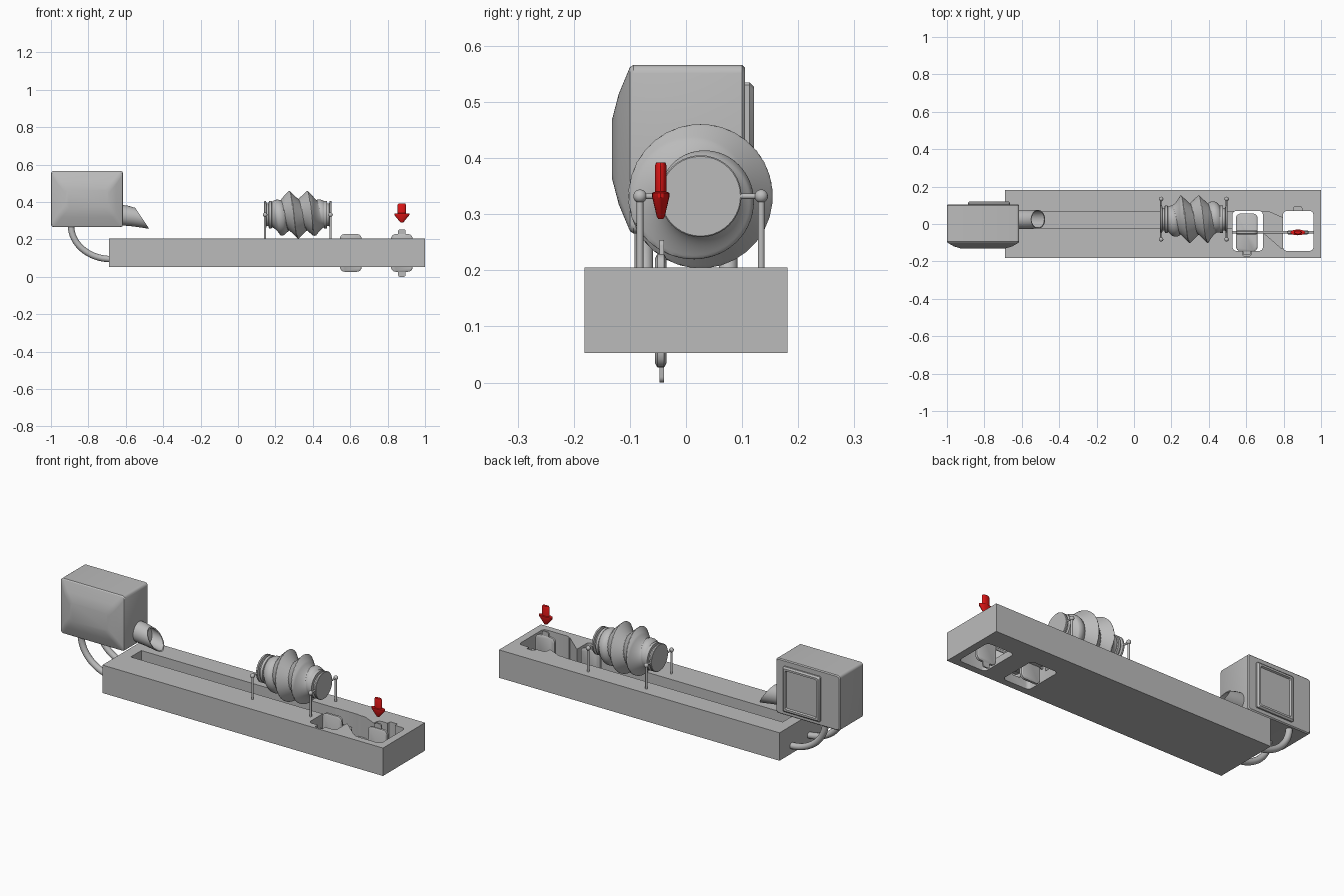
import bpy, bmesh, math
from mathutils import Vector

if "Cube" in bpy.data.objects:
    bpy.data.objects.remove(bpy.data.objects["Cube"])


def material(name, rgb):
    m = bpy.data.materials.new(name)
    m.diffuse_color = (*rgb, 1)
    m.use_nodes = True
    m.node_tree.nodes["Principled BSDF"].inputs["Base Color"].default_value = m.diffuse_color
    return m


GREY = material("grey", (0.5, 0.5, 0.5))
RED = material("red", (0.72, 0.008, 0.008))
TAU = 2 * math.pi


def loft(name, rings, mat=GREY):
    """Skin a list of equal-length closed rings and cap both ends."""
    bm = bmesh.new()
    vs = [[bm.verts.new(p) for p in r] for r in rings]
    n = len(vs[0])
    for a, b in zip(vs, vs[1:]):
        for i in range(n):
            bm.faces.new((a[i], a[(i + 1) % n], b[(i + 1) % n], b[i]))
    bm.faces.new(vs[0][::-1])
    bm.faces.new(vs[-1])
    bmesh.ops.recalc_face_normals(bm, faces=bm.faces)
    me = bpy.data.meshes.new(name)
    bm.to_mesh(me)
    bm.free()
    me.materials.append(mat)
    ob = bpy.data.objects.new(name, me)
    bpy.context.collection.objects.link(ob)
    return ob


def rrect(cx, cy, hx, hy, r, seg=4):
    """Rounded rectangle outline."""
    pts = []
    for k, (sx, sy) in enumerate(((1, 1), (-1, 1), (-1, -1), (1, -1))):
        for i in range(seg + 1):
            a = (k + i / seg) * math.pi / 2
            pts.append((cx + sx * (hx - r) + r * math.cos(a),
                        cy + sy * (hy - r) + r * math.sin(a)))
    return pts


def at(pts, axis, h):
    """Place a 2D outline at height h along an axis."""
    if axis == 'X':
        return [(h, a, b) for a, b in pts]
    if axis == 'Y':
        return [(a, h, b) for a, b in pts]
    return [(a, b, h) for a, b in pts]


def prism(name, pts, axis, h0, h1, mat=GREY):
    return loft(name, [at(pts, axis, h0), at(pts, axis, h1)], mat)


def circle(cx, cy, r, n=24, sy=1.0):
    return [(cx + r * math.cos(TAU * i / n), cy + sy * r * math.sin(TAU * i / n)) for i in range(n)]


def rod(name, a, b, r):
    a, b = Vector(a), Vector(b)
    d = b - a
    bpy.ops.mesh.primitive_cylinder_add(vertices=16, radius=r, depth=d.length, location=(a + b) / 2)
    ob = bpy.context.object
    ob.rotation_euler = d.to_track_quat('Z', 'Y').to_euler()
    ob.name = name
    ob.data.materials.append(GREY)
    return ob


# base block with channel, link groove and two through holes
base = prism("base", [(-0.69, -0.181), (1.0, -0.181), (1.0, 0.181), (-0.69, 0.181)], 'Z', 0.053, 0.205)
cutters = [
    prism("channel_cutter", [(-0.63, 0.150), (0.56, 0.100), (0.56, 0.3), (-0.63, 0.3)], 'Y', -0.023, 0.068),
    prism("link_cutter", [(0.67, 0.066), (0.72, 0.066), (0.79, 0.035), (0.83, 0.03),
                          (0.83, -0.132), (0.79, -0.132), (0.67, -0.028)], 'Z', 0.09, 0.31),
    prism("hole_cutter_1", rrect(0.608, -0.037, 0.081, 0.107, 0.02), 'Z', 0, 0.32),
    prism("hole_cutter_2", rrect(0.878, -0.037, 0.081, 0.107, 0.02), 'Z', 0, 0.33),
    prism("notch_cutter_1", rrect(0.603, -0.14, 0.022, 0.03, 0.006), 'Z', 0.1, 0.34),
    prism("notch_cutter_2", rrect(0.875, 0.065, 0.022, 0.026, 0.006), 'Z', 0.1, 0.35),
]
bpy.context.view_layer.objects.active = base
for c in cutters:
    m = base.modifiers.new("cut", 'BOOLEAN')
    m.operation = 'DIFFERENCE'
    m.solver = 'EXACT'
    m.object = c
    bpy.ops.object.modifier_apply(modifier=m.name)
for c in cutters:
    bpy.data.objects.remove(c)

# paddle wheels: flat rounded blades with thin finger tips on a shared axle
WY, WZ = -0.045, 0.128


def blade(name, axis, x, c, h):
    loft(name, [at(rrect(x, c, 0.052, 0.094, 0.02), axis, h - 0.01),
                at(rrect(x, c, 0.058, 0.101, 0.025), axis, h - 0.006),
                at(rrect(x, c, 0.058, 0.101, 0.025), axis, h + 0.006),
                at(rrect(x, c, 0.052, 0.094, 0.02), axis, h + 0.01)])


blade("wheel_1_upright_blade", 'Y', 0.603, WZ, WY)
blade("wheel_1_flat_blade", 'Z', 0.603, WY, WZ)
blade("wheel_2_upright_blade", 'Y', 0.876, WZ, WY)
prism("wheel_1_finger", rrect(0.603, WY - 0.08, 0.02, 0.042, 0.01), 'Z', WZ - 0.004, WZ + 0.004)
prism("wheel_2_finger", rrect(0.876, 0.127, 0.02, 0.127, 0.01), 'Y', WY - 0.002, WY + 0.006)
rod("wheel_axle", (0.5, WY, WZ), (0.97, WY, WZ), 0.007)

# red down arrow, flattened front to back
loft("arrow", [at(circle(0.876, WY, r, 20, s), 'Z', z) for z, r, s in
               ((0.392, 0.018, 0.45), (0.386, 0.022, 0.48), (0.34, 0.022, 0.48),
                (0.338, 0.04, 0.38), (0.33, 0.04, 0.38), (0.296, 0.012, 0.6), (0.291, 0.007, 0.6))], RED)

# tank with bulging front
TX, TZ = -0.807, 0.416
loft("tank", [at(rrect(TX, TZ, hx, hz, r), 'Y', y) for y, hx, hz, r in
              ((-0.132, 0.115, 0.052, 0.02), (-0.12, 0.155, 0.098, 0.02), (-0.1, 0.19, 0.146, 0.015),
               (-0.094, 0.193, 0.15, 0.015), (0.1, 0.193, 0.15, 0.015), (0.105, 0.188, 0.145, 0.015))])
# framed back hatch
loft("tank_hatch", [at(rrect(-0.775, 0.412, 0.112 - d, 0.123 - d, 0.005, 1), 'Y', y) for y, d in
                    ((0.1, 0), (0.113, 0), (0.121, 0.008), (0.121, 0.018), (0.112, 0.022))])


# spout: bent tube cut at a slant, hollow at the mouth
def oval(cx, cz, ux, uz, ry, n=24):
    return [(cx + ux * math.sin(TAU * i / n), 0.025 + ry * math.cos(TAU * i / n),
             cz + uz * math.sin(TAU * i / n)) for i in range(n)]


loft("spout", [oval(-0.63, 0.331, 0, 0.055, 0.051), oval(-0.575, 0.325, -0.012, 0.055, 0.051),
               oval(-0.5125, 0.313, -0.0375, 0.056, 0.05), oval(-0.5135, 0.3125, -0.034, 0.05, 0.045),
               oval(-0.57, 0.325, -0.014, 0.047, 0.045)])

# two return pipes from tank down into the base
for k, y in enumerate((-0.075, 0.075)):
    rings = []
    for i in range(17):
        a = i / 16 * math.pi / 2
        cx, cz = -0.68 - 0.213 * math.cos(a), 0.275 - 0.18 * math.sin(a)
        d = Vector((math.sin(a), 0, -math.cos(a)))
        nrm = Vector((d.z, 0, -d.x))
        rings.append([Vector((cx, y, cz)) + 0.017 * (nrm * math.cos(TAU * j / 14) +
                      Vector((0, 1, 0)) * math.sin(TAU * j / 14)) for j in range(14)])
    loft(f"return_pipe_{k + 1}", rings)

# screw drum: helical ridges fading towards both ends
CY, CZ, PITCH = 0.026, 0.332, 0.096
rings = []
N, STEPS = 64, 96
for s in range(STEPS + 1):
    x = 0.178 + 0.29 * s / STEPS
    fade = min(1, min(x - 0.178, 0.468 - x) / 0.07)
    ring = []
    for i in range(N):
        t = TAU * i / N
        ph = ((x - 0.25) / PITCH - t / TAU) % 1
        tri = abs(2 * ph - 1)
        r = 0.066 + 0.016 * fade + 0.047 * tri * fade
        ring.append((x, CY + r * math.cos(t), CZ + r * math.sin(t)))
    rings.append(ring)
loft("screw_drum", rings)

# end discs, necks and stands
for k, (x, s) in enumerate(((0.145, 1), (0.495, -1))):
    n = k + 1
    loft(f"drum_end_{n}", [at(circle(CY, CZ, r, 40), 'X', x + s * d) for d, r in
                           ((-0.005, 0.071), (-0.003, 0.073), (0.005, 0.073), (0.008, 0.06),
                            (0.018, 0.06), (0.02, 0.073), (0.034, 0.073), (0.04, 0.062))])
    rod(f"stand_bar_{n}", (x, CY - 0.108, CZ), (x, CY + 0.108, CZ), 0.005)
    for side, y in (("front", CY - 0.108), ("back", CY + 0.108)):
        rod(f"{side}_post_{n}", (x, y, 0.195), (x, y, CZ), 0.006)
        bpy.ops.mesh.primitive_uv_sphere_add(segments=16, ring_count=10, radius=0.012, location=(x, y, CZ))
        bpy.context.object.name = f"{side}_knob_{n}"
        bpy.context.object.data.materials.append(GREY)

# smooth shading with crisp edges
bpy.ops.object.select_all(action='SELECT')
bpy.context.view_layer.objects.active = base
bpy.ops.object.shade_smooth_by_angle(angle=math.radians(30))
